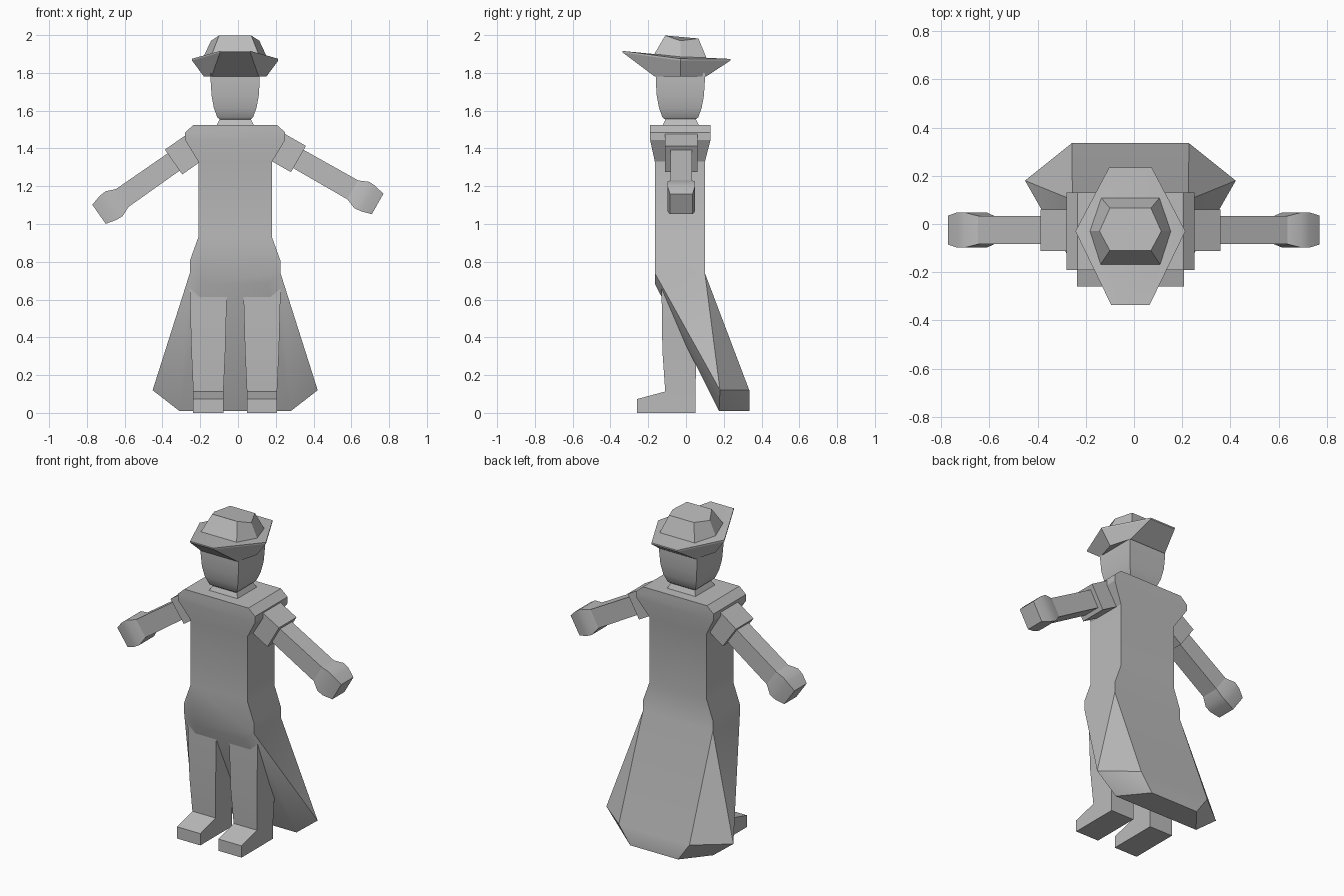
import bpy, bmesh, math
from mathutils import Vector

cube = bpy.data.objects.get("Cube")
if cube:
    bpy.data.objects.remove(cube, do_unlink=True)

grey = bpy.data.materials.new("plain grey")
grey.use_nodes = True
grey.diffuse_color = (0.5, 0.5, 0.5, 1)
grey.node_tree.nodes["Principled BSDF"].inputs["Base Color"].default_value = (0.5, 0.5, 0.5, 1)

MID = -0.015  # centre line of the body


def finish(name, bm, angle=30):
    bmesh.ops.recalc_face_normals(bm, faces=bm.faces)
    mesh = bpy.data.meshes.new(name)
    bm.to_mesh(mesh)
    bm.free()
    mesh.materials.append(grey)
    obj = bpy.data.objects.new(name, mesh)
    bpy.context.collection.objects.link(obj)
    bpy.ops.object.select_all(action='DESELECT')
    obj.select_set(True)
    bpy.context.view_layer.objects.active = obj
    bpy.ops.object.shade_smooth_by_angle(angle=math.radians(angle))
    return obj


def loft(bm, rings, cap_start=True, cap_end=True):
    """Skin a list of closed rings that have equal point counts."""
    loops = [[bm.verts.new(p) for p in ring] for ring in rings]
    for a, b in zip(loops, loops[1:]):
        n = len(a)
        for i in range(n):
            bm.faces.new((a[i], a[(i + 1) % n], b[(i + 1) % n], b[i]))
    if cap_start:
        bm.faces.new(loops[0][::-1])
    if cap_end:
        bm.faces.new(loops[-1])


def rect(x, half, y0, y1, z):
    return [(x - half, y0, z), (x + half, y0, z), (x + half, y1, z), (x - half, y1, z)]


def hexagon(side, front, back, mid_y, x=MID):
    """Six points; side, front and back are (half width, [y,] z)."""
    return [(x - front[0], front[1], front[2]), (x + front[0], front[1], front[2]),
            (x + side[0], mid_y, side[1]),
            (x + back[0], back[1], back[2]), (x - back[0], back[1], back[2]),
            (x - side[0], mid_y, side[1])]


# Coat: flared solid tail welded below a lofted body
bm = bmesh.new()
tail = [(.24, -.165, .74), (.24, .1, .74), (.175, -.165, .685), (.178, -.13, .62),
        (.437, .18, .12), (.243, .335, .12), (.295, .175, .01), (.165, .335, .01)]
verts = [bm.verts.new((MID + s * x, y, z)) for x, y, z in tail for s in (-1, 1)]
hull = bmesh.ops.convex_hull(bm, input=verts)
spare = [v for v in bm.verts if not v.link_faces]
bmesh.ops.delete(bm, geom=spare, context='VERTS')
top = [f for f in bm.faces if all(v.co.z > .73 for v in f.verts)]
bmesh.ops.delete(bm, geom=top, context='FACES')
body = [(.24, -.165, .1, .74), (.24, -.165, .1, .805), (.195, -.165, .1, .93),
        (.195, -.165, .1, 1.33), (.265, -.19, .13, 1.445),
        (.265, -.19, .13, 1.485), (.22, -.19, .13, 1.525)]
loft(bm, [rect(MID, *r) for r in body], cap_start=False)
bmesh.ops.remove_doubles(bm, verts=bm.verts, dist=.002)
bmesh.ops.dissolve_limit(bm, angle_limit=.02, verts=bm.verts, edges=bm.edges)
finish("coat", bm)

# Legs with boots
leg = [(.08, -.26, .05, 0), (.08, -.26, .05, .073), (.08, -.11, .05, .113),
       (.09, -.125, .055, .33), (.1, -.13, .055, .7)]
for side, name in ((-1, "right_leg"), (1, "left_leg")):
    bm = bmesh.new()
    loft(bm, [rect(MID + side * .142, *r) for r in leg])
    finish(name, bm)

# Neck and head
bm = bmesh.new()
loft(bm, [rect(MID, .1, -.125, .07, 1.52), rect(MID, .08, -.105, .05, 1.56)])
finish("neck", bm)
bm = bmesh.new()
head = [(.07, 1.545), (.095, 1.565), (.113, 1.615), (.125, 1.68), (.13, 1.76), (.13, 1.8)]
loft(bm, [rect(MID, h, -.03 - h, -.03 + h, z) for h, z in head])
finish("head", bm, 40)

# Hat brim and crown
bm = bmesh.new()
loft(bm, [hexagon((.165, 1.78), (.125, -.165, 1.78), (.125, .105, 1.78), -.03),
          hexagon((.228, 1.865), (.08, -.335, 1.908), (.088, .235, 1.865), -.03),
          hexagon((.228, 1.875), (.08, -.335, 1.916), (.088, .235, 1.874), -.03),
          hexagon((.17, 1.885), (.125, -.17, 1.9), (.122, .11, 1.88), -.03)])
finish("hat_brim", bm, 20)
bm = bmesh.new()
loft(bm, [hexagon((.17, 1.88), (.125, -.17, 1.895), (.122, .11, 1.875), -.03),
          hexagon((.128, 1.97), (.085, -.11, 1.998), (.085, .066, 1.982), -.03)])
finish("hat_crown", bm, 20)

# Arms: sleeve, forearm and fist as square sections along a sloping axis
parts = {
    "sleeve": [(-.17, .08, .086), (0, .08, .086)],
    "forearm": [(-.1, .055, .058), (.36, .058, .058)],
    "hand": [(.33, .057, .058), (.385, .08, .073), (.425, .077, .073), (.482, .062, .06)],
}
for side, prefix, x, z, slope in ((-1, "right", -.341, 1.328, 35), (1, "left", .32, 1.344, 29.6)):
    a = math.radians(slope)
    along = Vector((side * math.cos(a), 0, -math.sin(a)))
    across = Vector((side * math.sin(a), 0, math.cos(a)))
    depth = Vector((0, 1, 0))
    origin = Vector((x, -.025, z))
    for part, sections in parts.items():
        bm = bmesh.new()
        loft(bm, [[origin + along * t + across * u * w + depth * v * d
                   for u, v in ((1, 1), (1, -1), (-1, -1), (-1, 1))]
                  for t, w, d in sections])
        finish(prefix + "_" + part, bm)
